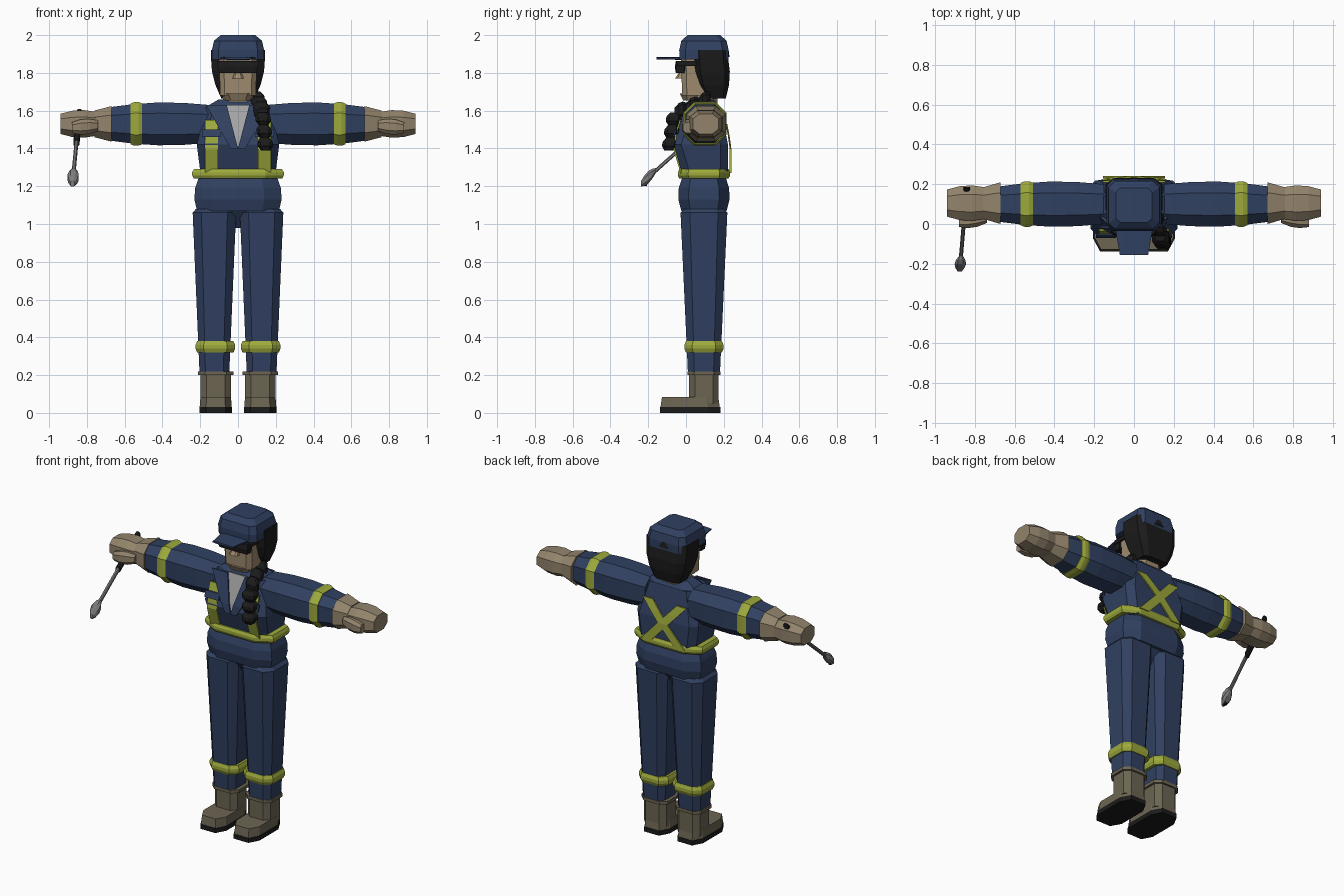
import bpy, bmesh, math
from mathutils import Vector

if "Cube" in bpy.data.objects:
    bpy.data.objects.remove(bpy.data.objects["Cube"], do_unlink=True)


def material(name, red, green, blue):
    mat = bpy.data.materials.new(name)
    mat.use_nodes = True
    mat.diffuse_color = (red, green, blue, 1)
    mat.node_tree.nodes["Principled BSDF"].inputs["Base Color"].default_value = mat.diffuse_color
    return mat


navy = material("navy cloth", .03, .052, .12)
yellow = material("reflective yellow", .34, .4, .045)
black = material("black", .011, .011, .011)
skin = material("skin", .35, .26, .16)
leather = material("glove leather", .29, .23, .15)
boot = material("boot leather", .15, .13, .085)
shirt = material("grey shirt", .38, .38, .38)
steel = material("steel", .2, .2, .2)

# Height of the fullest part of the chest, and the body's centre line in depth
bust = 1.42
mid = .095


def skin_rings(name, mat, rings, flip=1):
    """Join matching point rings into one closed object."""
    bm = bmesh.new()
    rows = [[bm.verts.new((flip * x, y, z)) for x, y, z in ring] for ring in rings]
    for low, high in zip(rows, rows[1:]):
        for i in range(len(low)):
            bm.faces.new((low[i - 1], low[i], high[i], high[i - 1]))
    bm.faces.new(rows[0])
    bm.faces.new(rows[-1])
    bmesh.ops.recalc_face_normals(bm, faces=bm.faces)
    mesh = bpy.data.meshes.new(name)
    bm.to_mesh(mesh)
    bm.free()
    mesh.materials.append(mat)
    bpy.context.collection.objects.link(bpy.data.objects.new(name, mesh))


def build(name, mat, rings, pair):
    if pair:
        skin_rings("left_" + name, mat, rings)
        skin_rings("right_" + name, mat, rings, flip=-1)
    else:
        skin_rings(name, mat, rings)


def limb(name, mat, start, end, wide, deep, taper=1, swell=0, steps=1, cut=.4, pair=False):
    """Chamfered box section swept from start to end, with a taper and a swelling."""
    start, end = Vector(start), Vector(end)
    run = [abs(c) for c in end - start]
    across, along = [i for i in range(3) if i != run.index(max(run))]
    rings = []
    for step in range(steps + 1):
        t = step / steps
        scale = 1 + (taper - 1) * t
        bulge = swell * math.sin(math.pi * t)
        w, d = wide * scale + bulge, deep * scale + bulge
        ring = []
        for sx, sy in ((1, 1), (-1, 1), (-1, -1), (1, -1)):
            corner = [(w, d - d * cut), (w - w * cut, d)]
            for u, v in corner if sx == sy else reversed(corner):
                point = start.lerp(end, t)
                point[across] += sx * u
                point[along] += sy * v
                ring.append(point)
        rings.append(ring)
    build(name, mat, rings, pair)


def column(name, mat, low, high, wide, deep, x=0, y=mid, **shape):
    limb(name, mat, (x, y, low), (x, y, high), wide, deep, **shape)


def band(name, low, high, wide, deep, **shape):
    column(name, yellow, low, high, wide, deep, swell=.01, steps=3, **shape)


def front(z):
    return -.065 + abs(z - bust) * .3


def back(z):
    return .222 - max(z - bust, 0) * .2


def strip(name, mat, surface, start, end, widths, lift, steps=4, pair=False):
    """Thin plate running up the chest or back between two x, z points."""
    outward = -1 if surface is front else 1
    rings = []
    for step in range(steps + 1):
        t = step / steps
        x, z = Vector(start).lerp(Vector(end), t)
        half = (widths[0] + (widths[1] - widths[0]) * t) / 2
        outer = surface(z) + outward * lift
        inner = outer - outward * .009
        rings.append([(x - half, inner, z), (x + half, inner, z),
                      (x + half, outer, z), (x - half, outer, z)])
    build(name, mat, rings, pair)


# Torso, hips and belt
column("jacket_hem", navy, 1.07, 1.25, wide=.217, deep=.12, taper=.95, swell=.02, steps=3)
column("hips", navy, 1.08, .98, wide=.21, deep=.11, taper=.3)
waist, collar = 1.24, 1.62
for name, edge, half in (("lower_chest", waist, .195), ("upper_chest", collar, .17)):
    rings = []
    for z, w in ((edge, half), (bust, .218)):
        near, far = front(z), back(z)
        soft = .04
        rings.append([(-w, near + soft, z), (soft - w, near, z), (w - soft, near, z),
                      (w, near + soft, z), (w, far - soft, z), (w - soft, far, z),
                      (soft - w, far, z), (-w, far - soft, z)])
    skin_rings(name, navy, rings)
column("shoulders", navy, collar, 1.66, wide=.17, deep=.085, taper=.6)
band("belt_band", waist, 1.29, wide=.234, deep=.13)

# Shirt, lapels, straps and pocket flaps
strip("shirt_front", shirt, front, (0, 1.41), (0, 1.63), (.01, .13), lift=.005)
strip("lapel", navy, front, (.02, 1.4), (.115, 1.63), (.04, .11), lift=.018, pair=True)
strip("front_strap", yellow, front, (.14, waist), (.14, 1.55), (.07, .07), lift=.009, pair=True)
strip("pocket_flap", navy, front, (.14, 1.46), (.14, 1.5), (.1, .1), lift=.018, pair=True)
strip("back_strap", yellow, back, (-.12, 1.27), (.12, 1.53), (.07, .07), lift=.018, pair=True)

# Legs and boots
column("leg", navy, 1.06, .2, x=.125, wide=.115, deep=.124, taper=.68, pair=True)
column("leg_top", navy, 1.06, 1.08, x=.125, wide=.115, deep=.124, taper=.85, pair=True)
band("knee_band", .32, .38, x=.12, wide=.096, deep=.095, pair=True)
column("boot_shaft", boot, .05, .2, x=.118, wide=.08, deep=.078, pair=True)
column("boot_cuff", boot, .2, .22, x=.118, wide=.094, deep=.088, pair=True)
column("boot_foot", boot, .03, .085, x=.118, y=.022, wide=.085, deep=.157, taper=.95, pair=True)
column("boot_sole", black, 0, .03, x=.118, y=.022, wide=.087, deep=.16, pair=True)

# Arms and gloves
reach = 1.53
limb("arm", navy, (.15, .1, reach), (.69, .1, reach), wide=.1, deep=.1,
     taper=.87, swell=.02, steps=4, cut=.5, pair=True)
limb("arm_band", yellow, (.505, .1, reach), (.57, .1, reach), wide=.106, deep=.107,
     swell=.01, steps=3, cut=.5, pair=True)
limb("glove_cuff", leather, (.67, .105, reach), (.76, .105, reach), wide=.105, deep=.094,
     taper=.75, cut=.5, pair=True)
limb("glove_hand", leather, (.75, .105, reach), (.94, .105, reach), wide=.08, deep=.063,
     taper=.85, swell=.015, steps=3, cut=.5, pair=True)
limb("glove_thumb", leather, (.74, .03, 1.52), (.88, .01, 1.51), wide=.025, deep=.028,
     swell=.014, steps=3, cut=.5, pair=True)

# Head and hair
column("neck", skin, 1.58, 1.7, wide=.08, deep=.067, y=.1)
column("jaw", skin, 1.655, 1.69, wide=.065, deep=.06, y=.045, taper=1.3)
column("face", skin, 1.68, 1.9, wide=.094, deep=.1, y=.08, taper=1.08, cut=.25)
limb("nose", skin, (0, -.03, 1.77), (0, -.015, 1.825), wide=.03, deep=.028, taper=.3)
limb("hair", black, (0, .133, 1.88), (0, .155, 1.665), wide=.143, deep=.09,
     taper=.62, swell=.015, steps=3, cut=.3)
column("hair_top", black, 1.88, 1.92, wide=.143, deep=.09, y=.133, cut=.3)

# Braid: a chain of beads over the left shoulder and down the chest
root, bend, tail = Vector((.09, .13, 1.67)), Vector((.13, -.06, 1.59)), Vector((.147, -.09, 1.39))
for top, bottom in ((root, bend), (bend, tail)):
    for bead in range(3):
        limb("braid_bead", black, top.lerp(bottom, bead / 3), top.lerp(bottom, (bead + 1) / 3),
             wide=.025, deep=.025, swell=.018, steps=3)

# Glasses
column("glasses_lens", black, 1.8, 1.863, wide=.1, deep=.024, y=-.03, swell=.005, steps=2, cut=.2)
limb("glasses_arm", black, (.105, -.045, 1.85), (.105, .08, 1.85), wide=.007, deep=.013, pair=True)

# Cap
column("cap_side", navy, 1.87, 1.97, wide=.138, deep=.13, taper=.92, swell=.006, steps=2, cut=.25)
column("cap_crown", navy, 1.97, 2, wide=.127, deep=.12, taper=.72, cut=.25)
limb("cap_brim", navy, (0, -.02, 1.877), (0, -.155, 1.877), wide=.095, deep=.008, taper=.75)
column("cap_opening", black, 1.885, 1.92, wide=.035, deep=.01, y=.22, taper=.6)

# Ratchet wrench held through the right hand
butt, tip = Vector((-.84, .185, 1.59)), Vector((-.876, -.238, 1.213))
grip_end, neck_end = butt.lerp(tip, .43), butt.lerp(tip, .82)
limb("wrench_grip", black, butt, grip_end, wide=.016, deep=.018, cut=.5)
limb("wrench_shaft", steel, grip_end, neck_end, wide=.01, deep=.013, cut=.5)
limb("wrench_head", steel, neck_end, tip, wide=.011, deep=.015, swell=.018, steps=4, cut=.5)
knob = neck_end.lerp(tip, .6)
limb("wrench_knob", black, knob, knob - Vector((0, .01, .04)), wide=.01, deep=.01, cut=.5)
